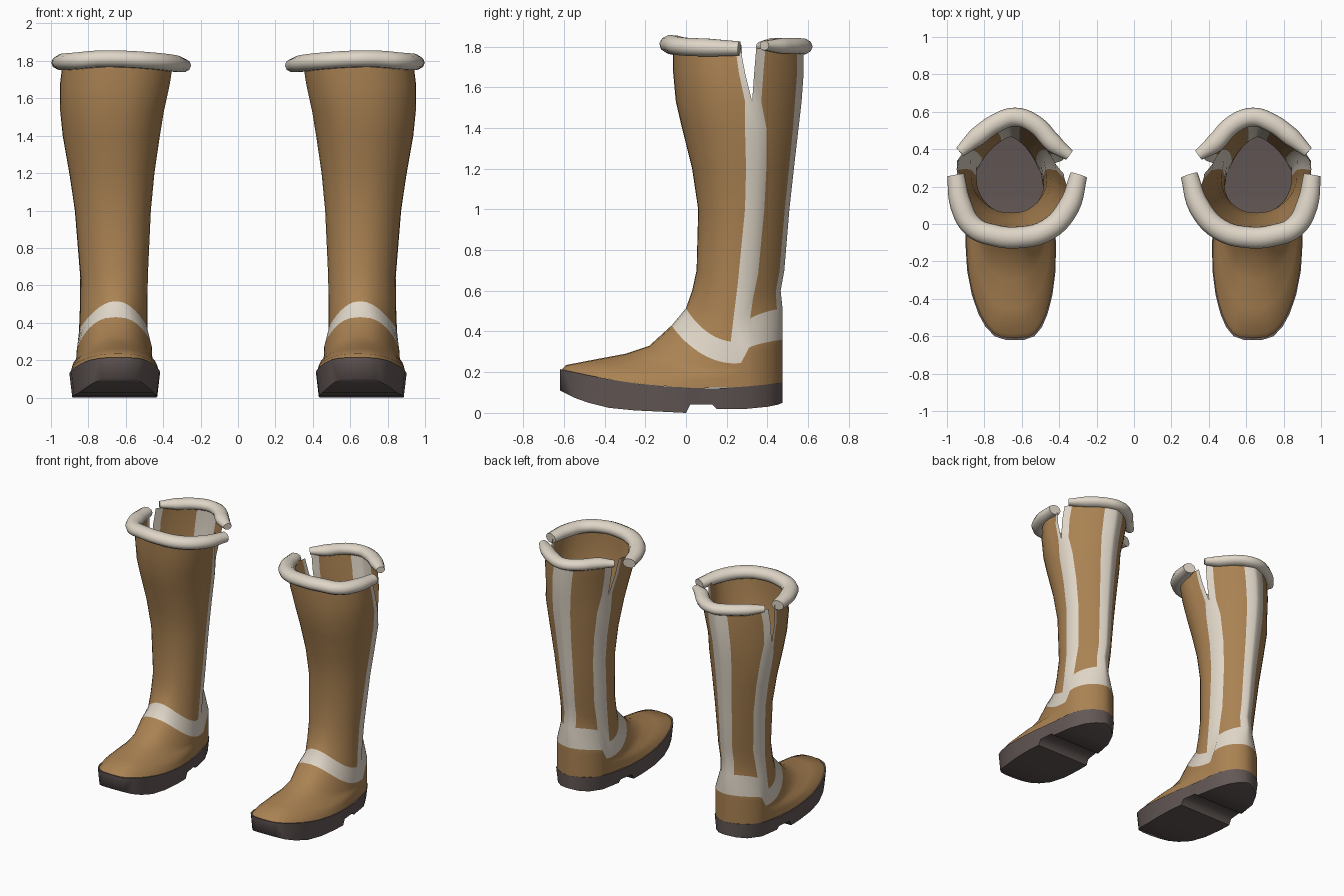
import bpy, bmesh
from math import sin, radians

cube = bpy.data.objects.get("Cube")
if cube:
    bpy.data.objects.remove(cube, do_unlink=True)


def material(name, rgb):
    m = bpy.data.materials.new(name)
    m.use_nodes = True
    m.diffuse_color = (*rgb, 1)
    bsdf = next(n for n in m.node_tree.nodes if n.type == 'BSDF_PRINCIPLED')
    bsdf.inputs["Base Color"].default_value = (*rgb, 1)
    bsdf.inputs["Roughness"].default_value = 0.8
    return m


LEATHER = material("tan leather", (0.40, 0.222, 0.085))
FLEECE = material("cream fleece", (0.74, 0.67, 0.57))
RUBBER = material("dark rubber", (0.125, 0.098, 0.093))

STEPS = 12             # columns per quarter of a ring
FOOT_CENTRE, FOOT_HALF, FOOT_MID = 0.657, 0.203, 0.27
TOE_POWER, HEEL_POWER, BULGE = 3.5, 1.8, 0.2
CALF_POWER = 1.42      # pointed back of the shaft
SHIN_BULGE = 0.1       # shaft is widest in front of the seams
PINCH = 0.12           # narrowing of the inner side towards the back
RIDGE = 0.012          # raised side seams
FLATTEN = 0.8          # height of the cuff roll against its width

# Sole profile: y, top z, bottom z
SOLE = [(-.62, .215, .11), (-.6, .21, .1), (-.55, .2, .075), (-.48, .185, .05),
        (-.38, .165, .025), (-.25, .145, .012), (-.1, .13, .005), (0, .125, 0),
        (.02, .123, .04), (.13, .12, .04), (.15, .12, .02), (.3, .13, .02),
        (.4, .14, .03), (.45, .147, .04), (.475, .15, .05)]

# Foot rings: front y, front z, back z, sag at the sides, squareness, toe bulge
FOOT = [(-.61, 0, 0, 0, TOE_POWER, BULGE), (-.59, .235, .2, .05, 3.2, .16),
        (-.45, .262, .24, .06, 2.8, .12), (-.3, .29, .28, .08, 2.6, .06),
        (-.18, .33, .32, .1, 2.6, .03), (-.07, .43, .36, .15, 2.8, .03)]
BAND_ROW = len(FOOT) - 1

# Shaft rings: z, sag, front y, back y, inner x, outer x, slit front, slit back, strip
SHAFT = [(.515, .165, 0, .474, .478, .847, .27, .27, .05),
         (.6, .12, .03, .465, .478, .842, .285, .285, .05),
         (.7, .06, .052, .483, .477, .84, .31, .31, .055),
         (1, 0, .06, .508, .46, .87, .34, .34, .05),
         (1.2, 0, .03, .53, .44, .9, .35, .35, .055),
         (1.4, 0, -.02, .553, .41, .935, .35, .35, .06),
         (1.53, 0, -.05, .568, .388, .948, .325, .325, .035),
         (1.67, 0, -.063, .578, .357, .95, .29, .335, .03),
         (1.79, 0, -.065, .578, .338, .935, .268, .345, .025)]


def sole_top(y):
    for (y0, z0, _), (y1, z1, _) in zip(SOLE, SOLE[1:]):
        if y <= y1:
            return z0 + (z1 - z0) * max(0, (y - y0) / (y1 - y0))
    return SOLE[-1][1]


def spread(v, power, bulge=0):
    """Relative half width at relative depth v of a rounded outline."""
    return max(0, 1 - v ** power) ** (1 / power) * (1 + 4 * bulge * v * (1 - v))


def place(x, v, bulge, to_back):
    """Shape one offset from the centre: pinch the inner side, lean the toe in."""
    if x < 0:
        x *= 1 - PINCH * (1 if to_back else (1 - v) ** 3)
    return x - bulge * v ** 4 / 10


def half_ring(cx, hx, mid, end, strip, power, bulge, height, ridge=0):
    """Points from one side seam round the front or back to the other seam."""
    depth = end - mid
    to_back = depth > 0
    first = -1 if to_back else 1
    vs = [sin(radians(90 * k / STEPS)) for k in range(STEPS + 1)]
    vs[1] = strip / abs(depth)
    arc = [(first * hx * spread(v, power, bulge), v) for v in vs]
    arc[0] = (first * (hx + ridge), 0)
    arc += [(-x, v) for x, v in reversed(arc[:-1])]
    ring = []
    for x, v in arc:
        y = mid + depth * v
        ring.append((cx + place(x, v, bulge, to_back), y, height(y)))
    return ring


def sagging(yf, yb, mid, zf, zb, sag):
    """Ring height: dips from the front to the seam, then rises fast to the back."""
    def front(y):
        s = max(0, (y - yf) / (yb - yf))
        return zf + (zb - zf) * s - sag * (4 * s * (1 - s)) ** .9

    def height(y):
        if y <= mid:
            return front(y)
        low = front(mid)
        return low + (zb - low) * ((y - mid) / (yb - mid)) ** .25
    return height


def activate(obj):
    bpy.ops.object.select_all(action='DESELECT')
    obj.select_set(True)
    bpy.context.view_layer.objects.active = obj


def finish(bm, name, mats, side, angle):
    if side < 0:
        for v in bm.verts:
            v.co.x *= -1
        bmesh.ops.reverse_faces(bm, faces=bm.faces[:])
    mesh = bpy.data.meshes.new(name)
    bm.to_mesh(mesh)
    bm.free()
    for m in mats:
        mesh.materials.append(m)
    obj = bpy.data.objects.new(name, mesh)
    bpy.context.collection.objects.link(obj)
    activate(obj)
    bpy.ops.object.shade_smooth_by_angle(angle=radians(angle))


def build_upper(name, side):
    # Each ring is a front half and a back half, so the seam can open as a slit
    fronts, backs = [], []
    for i, (yf, zf, zb, sag, power, bulge) in enumerate(FOOT):
        yb = 0.475
        h = sagging(yf, yb, FOOT_MID, zf, zb, sag) if i else sole_top
        args = (FOOT_CENTRE, FOOT_HALF, FOOT_MID)
        fronts.append(half_ring(*args, yf, .04, power, bulge, h))
        backs.append(half_ring(*args, yb, .04, HEEL_POWER, 0, h))
    for z, sag, yf, yb, x0, x1, mf, mb, strip in SHAFT:
        h = sagging(yf, yb, mb, z, z, sag)
        cx, hx = (x0 + x1) / 2, (x1 - x0) / 2 / (1 + SHIN_BULGE / 2)
        fronts.append(half_ring(cx, hx, mf, yf, strip, 2.4, SHIN_BULGE, h, RIDGE))
        backs.append(half_ring(cx, hx, mb, yb, .045, CALF_POWER, 0, h, RIDGE))

    bm = bmesh.new()
    for rings, is_back in ((fronts, False), (backs, True)):
        grid = [[bm.verts.new(p) for p in ring] for ring in rings]
        last = 2 * STEPS - 1
        for r, (low, high) in enumerate(zip(grid, grid[1:])):
            for c in range(last + 1):
                f = bm.faces.new((low[c], high[c], high[c + 1], low[c + 1]))
                seam = c in (0, last)
                back_strip = is_back and abs(c + .5 - STEPS) < 4
                fleece = r == BAND_ROW or (r > BAND_ROW and (seam or back_strip))
                f.material_index = int(fleece)
    bmesh.ops.remove_doubles(bm, verts=bm.verts[:], dist=0.0005)
    finish(bm, name, (LEATHER, FLEECE), side, 60)


def build_sole(name, side):
    bm = bmesh.new()
    rows = []
    for y, top, bottom in SOLE:
        to_back = y > FOOT_MID
        if to_back:
            v, bulge = (y - FOOT_MID) / (.477 - FOOT_MID), 0
            w = spread(v, HEEL_POWER)
        else:
            v, bulge = (FOOT_MID - y) / (FOOT_MID + .621), BULGE
            w = spread(v, TOE_POWER, bulge)
        w = w * FOOT_HALF + .006
        low = max(w - .015, w * .6)
        corners = ((-w, top), (w, top), (low, bottom), (-low, bottom))
        rows.append([bm.verts.new((FOOT_CENTRE + place(x, v, bulge, to_back), y, z))
                     for x, z in corners])
    for a, b in zip(rows, rows[1:]):
        for k in range(4):
            n = (k + 1) % 4
            bm.faces.new((a[k], a[n], b[n], b[k]))
    bm.faces.new(rows[0])
    bm.faces.new(rows[-1])
    bmesh.ops.recalc_face_normals(bm, faces=bm.faces[:])
    finish(bm, name, (RUBBER,), side, 65)


def build_cuff(name, side, points, thickness, end_radius):
    curve = bpy.data.curves.new(name, 'CURVE')
    curve.dimensions = '3D'
    curve.bevel_depth = thickness
    curve.bevel_resolution = 3
    curve.resolution_u = 5
    curve.use_fill_caps = True
    spline = curve.splines.new('BEZIER')
    spline.bezier_points.add(len(points) - 1)
    for i, (p, (x, y, z)) in enumerate(zip(spline.bezier_points, points)):
        p.co = (x * side, y, z / FLATTEN)
        p.handle_left_type = p.handle_right_type = 'AUTO'
        p.radius = end_radius if i in (0, len(points) - 1) else 1
    curve.materials.append(FLEECE)
    obj = bpy.data.objects.new(name, curve)
    bpy.context.collection.objects.link(obj)
    activate(obj)
    bpy.ops.object.convert(target='MESH')
    obj = bpy.context.view_layer.objects.active
    for v in obj.data.vertices:
        v.co.z *= FLATTEN
    bpy.ops.object.shade_smooth_by_angle(angle=radians(50))


# Rolled fleece cuff, in a front and a back piece
FRONT_CUFF = [(.953, .262, 1.79), (.925, .1, 1.795), (.86, -.015, 1.8), (.75, -.06, 1.81),
              (.62, -.072, 1.81), (.46, -.03, 1.8), (.35, .09, 1.787), (.295, .262, 1.775)]
BACK_CUFF = [(.93, .385, 1.805), (.84, .465, 1.803), (.73, .543, 1.803), (.635, .572, 1.8),
             (.53, .533, 1.803), (.43, .43, 1.803), (.345, .368, 1.8)]

for label, side in (("left", 1), ("right", -1)):
    build_upper(label + "_boot_upper", side)
    build_sole(label + "_sole", side)
    build_cuff(label + "_front_cuff", side, FRONT_CUFF, .058, .8)
    build_cuff(label + "_back_cuff", side, BACK_CUFF, .05, .6)
